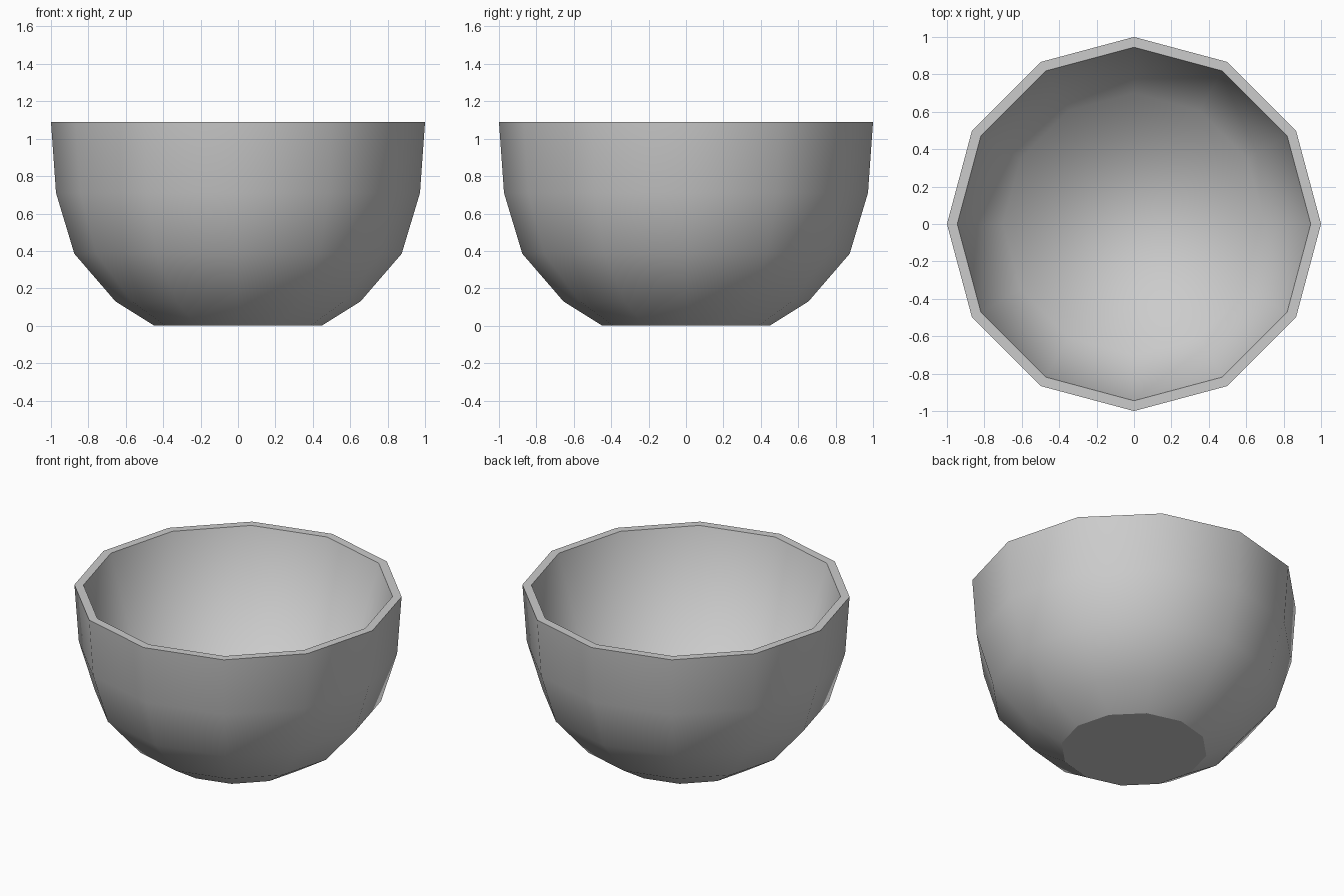
import bpy, bmesh
from math import cos, sin, tau

if "Cube" in bpy.data.objects:
    bpy.data.objects.remove(bpy.data.objects["Cube"])

SIDES = 12
# Profile (radius, height): outer wall from base to rim, then inner wall down to floor
OUTER = [(0.447, 0.0), (0.655, 0.13), (0.875, 0.385), (0.973, 0.71), (1.0, 1.09)]
INNER = [(0.945, 1.09), (0.70, 0.25)]

bm = bmesh.new()


def ring(r, z):
    return [bm.verts.new((r * cos(tau * i / SIDES), r * sin(tau * i / SIDES), z))
            for i in range(SIDES)]


# Walls and rim
rings = [ring(r, z) for r, z in OUTER + INNER]
for k, (a, b) in enumerate(zip(rings, rings[1:])):
    for i in range(SIDES):
        j = (i + 1) % SIDES
        face = bm.faces.new((a[i], a[j], b[j], b[i]))
        face.smooth = k != len(OUTER) - 1

# Flat underside and smooth inner floor
bm.faces.new(rings[0][::-1])
bm.faces.new(rings[-1]).smooth = True

# Crisp edges around the base and both rim loops
for k in (0, len(OUTER) - 1, len(OUTER)):
    for i in range(SIDES):
        bm.edges.get((rings[k][i], rings[k][(i + 1) % SIDES])).smooth = False

bmesh.ops.recalc_face_normals(bm, faces=bm.faces)
mesh = bpy.data.meshes.new("bowl")
bm.to_mesh(mesh)
bm.free()
bpy.context.collection.objects.link(bpy.data.objects.new("bowl", mesh))
